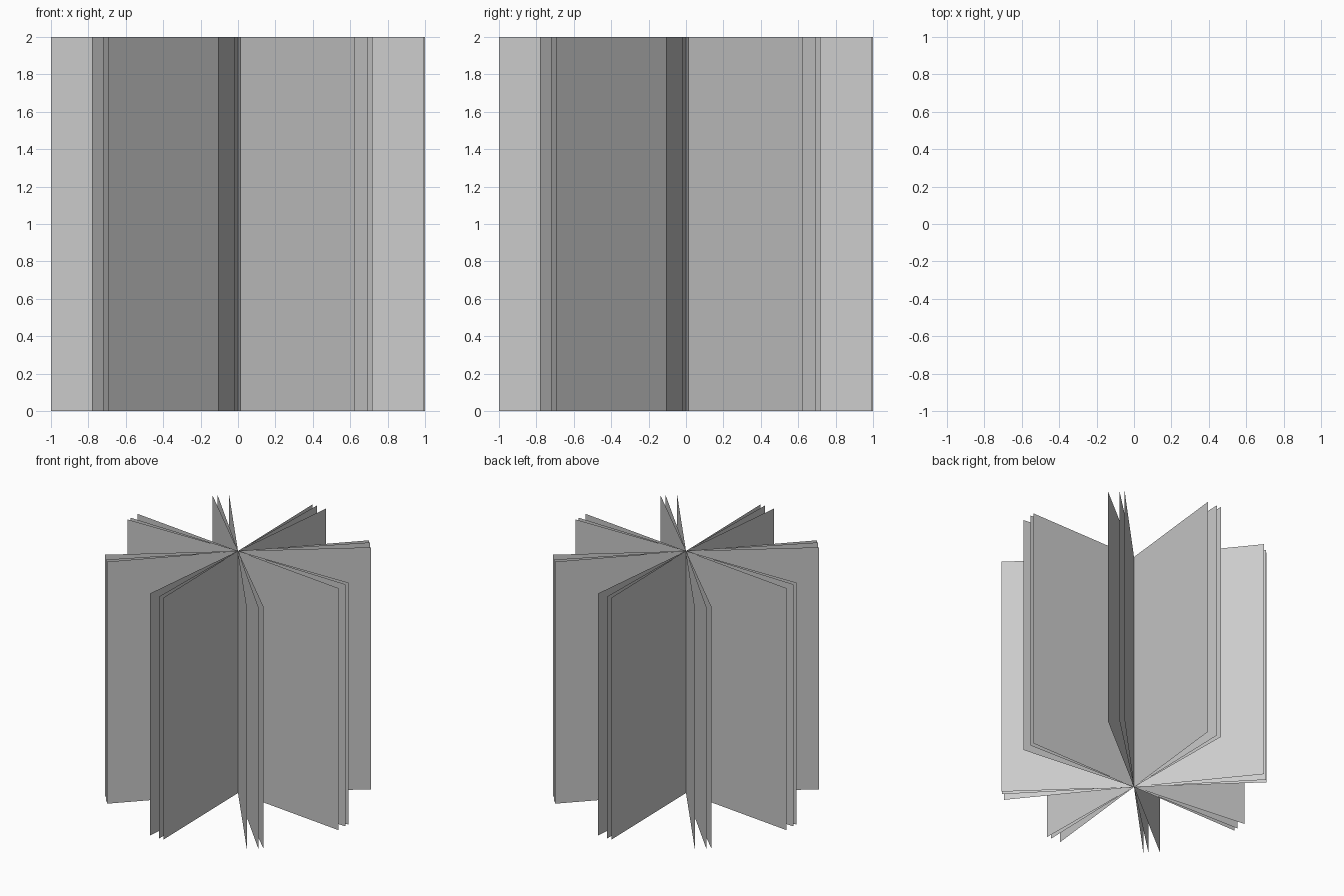
import bpy
from math import radians

if "Cube" in bpy.data.objects:
    bpy.data.objects.remove(bpy.data.objects["Cube"])

# Crossed upright cards: four directions, each a bundle of three nearly aligned square planes
OFFSETS = (-6.2, -1.25, 0.95)


def upright_card(name, angle):
    bpy.ops.mesh.primitive_plane_add(
        size=2, location=(0, 0, 1), rotation=(radians(90), 0, radians(angle)))
    card = bpy.context.object
    card.name = name
    return card


for direction in range(4):
    for layer, offset in enumerate(OFFSETS):
        upright_card(f"foliage_card_{direction + 1}_{layer + 1}",
                     direction * 45 + offset)
